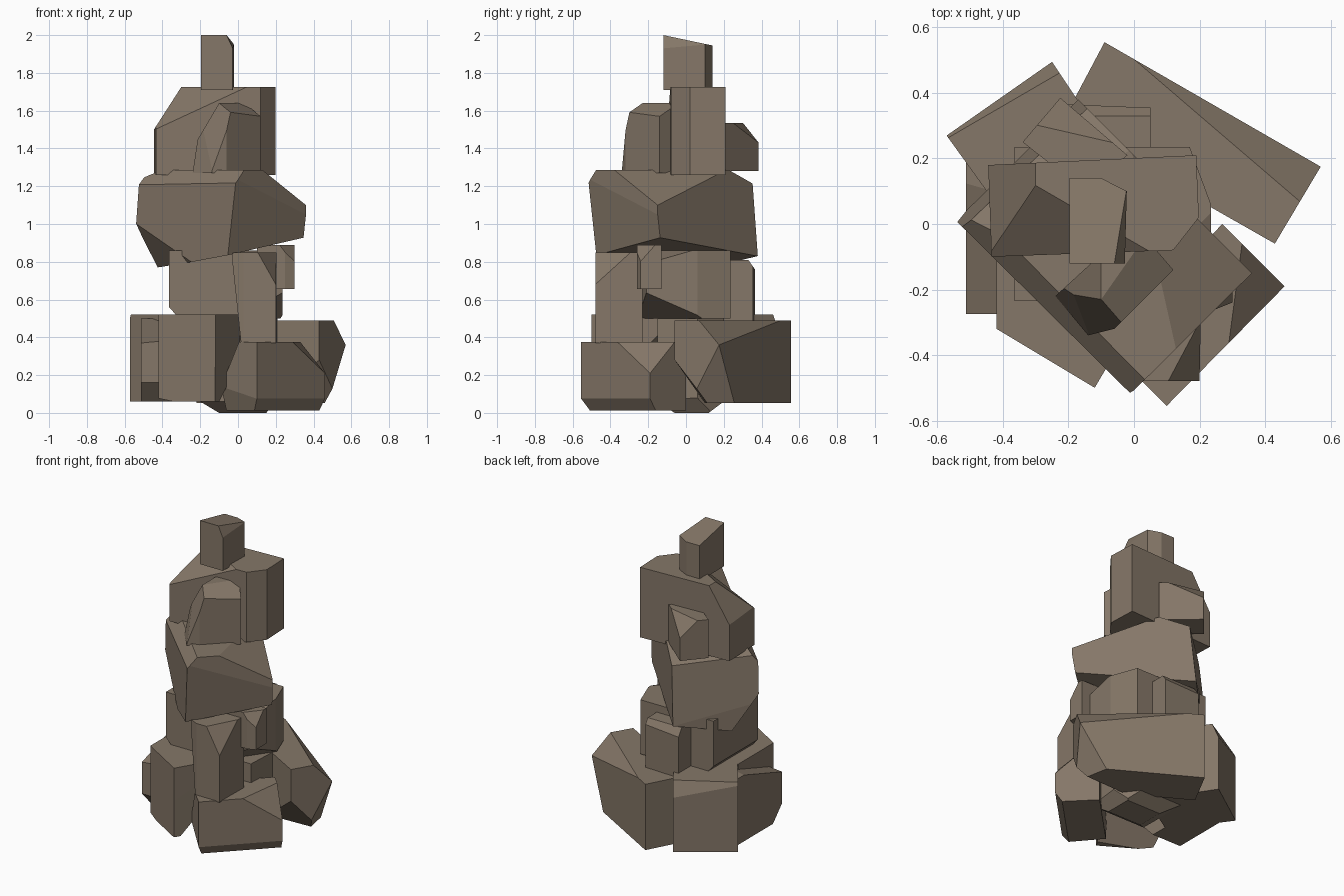
import bpy, bmesh
from mathutils import Vector

stone = bpy.data.materials.new("brown stone")
stone.diffuse_color = (0.235, 0.185, 0.138, 1)


def rock(name, footprint, z0, z1, cuts=()):
    """Prism on a footprint, chipped by planes through three points each."""
    pts = [Vector((x, y, z)) for x, y in footprint for z in (z0, z1)]
    bm = hull(pts)
    for cut in cuts:
        a, b, c = (Vector(p) for p in cut)
        n = (b - a).cross(c - a).normalized()
        mid = sum((v.co for v in bm.verts), Vector()) / len(bm.verts)
        if n.dot(mid - a) > 0:
            n = -n
        bmesh.ops.bisect_plane(bm, geom=bm.verts[:] + bm.edges[:] + bm.faces[:],
                               plane_co=a, plane_no=n, clear_outer=True)
        pts = [v.co.copy() for v in bm.verts]
        bm.free()
        bm = hull(pts)
    bmesh.ops.dissolve_limit(bm, angle_limit=0.01, verts=bm.verts[:], edges=bm.edges[:])
    bmesh.ops.recalc_face_normals(bm, faces=bm.faces[:])
    me = bpy.data.meshes.new(name)
    bm.to_mesh(me)
    bm.free()
    me.materials.append(stone)
    bpy.context.collection.objects.link(bpy.data.objects.new(name, me))


def hull(pts):
    bm = bmesh.new()
    for p in pts:
        bm.verts.new(p)
    bmesh.ops.remove_doubles(bm, verts=bm.verts[:], dist=0.0005)
    bmesh.ops.convex_hull(bm, input=bm.verts[:])
    loose = [v for v in bm.verts if not v.link_faces]
    bmesh.ops.delete(bm, geom=loose, context='VERTS')
    return bm


# top stone
rock("cap_stone", [(-.197, .14), (-.10, .14), (-.022, .10), (-.028, -.12), (-.197, -.12)], 1.71, 2.0, [
    ((-.2, -.12, 2.0), (0, -.12, 2.0), (-.1, .14, 1.945)),
    ((-.06, -.12, 2.0), (-.022, .10, 1.95), (-.028, -.12, 1.93))])

# upper block with the two small stones leaning on it
rock("upper_stone", [(-.445, .18), (.19, .21), (.198, .02), (.12, -.08), (-.435, -.10)], 1.26, 1.725, [
    ((-.445, 0, 1.5), (-.445, .1, 1.5), (-.31, 0, 1.71)),
    ((-.44, -.10, 1.5), (-.31, .11, 1.715), (.05, -.085, 1.725))])
rock("front_leaning_stone", [(-.24, -.22), (-.14, -.34), (-.06, -.32), (.12, -.14), (0, 0)], 1.27, 1.64, [
    ((-.24, -.22, 1.27), (-.14, -.34, 1.27), (-.18, -.22, 1.5)),
    ((-.19, -.21, 1.5), (-.08, -.29, 1.53), (-.1, -.23, 1.64)),
    ((-.20, -.22, 1.47), (-.1, -.23, 1.64), (-.1, -.1, 1.64)),
    ((-.03, -.29, 1.59), (.12, -.14, 1.57), (-.1, -.23, 1.64))])
rock("back_leaning_stone", [(-.225, .385), (-.34, .25), (-.15, .1), (-.02, .21)], 1.28, 1.535, [
    ((-.225, .385, 1.43), (-.29, .305, 1.53), (-.05, .25, 1.53))])

# large slanted block
rock("middle_block", [(-.543, .01), (-.01, -.518), (.36, -.15), (-.17, .38)], .77, 1.287, [
    ((-.54, .01, 1.21), (-.01, -.515, 1.22), (.03, -.475, 1.285)),
    ((.36, -.15, 1.10), (0, .19, 1.287), (.12, -.345, 1.287)),
    ((-.05, .2, 1.287), (-.15, .36, 1.21), (-.4, .1, 1.24)),
    ((-.08, -.45, .83), (.36, -.15, .93), (-.17, .38, .83)),
    ((0, -.505, 1.22), (.36, -.15, 1.05), (-.055, -.475, .83)),
    ((-.17, .38, .83), (-.543, .01, .95), (-.15, .345, 1.22)),
    ((-.54, .01, 1.0), (-.42, .1, .78), (-.36, -.16, .87))])

# supporting layer
rock("waist_stone", [(-.365, -.235), (-.365, .235), (.17, .235), (.235, .06), (.235, -.21), (.1, -.235)], .50, .86, [
    ((.235, -.22, .64), (.235, .1, .5), (0, -.235, .5)),
    ((-.365, 0, .56), (-.365, .1, .56), (-.32, 0, .51)),
    ((.235, -.21, .79), (.2, .0, .86), (.0, -.235, .85))])
rock("front_pillar", [(-.03, -.45), (.03, -.48), (.2, -.48), (.205, -.23), (-.03, -.23)], .37, .85, [
    ((-.03, -.48, .80), (-.03, -.23, .80), (.015, -.4, .38)),
    ((.11, -.48, .84), (.2, -.30, .85), (.2, -.48, .68))])
rock("right_wedge", [(.10, -.26), (.25, -.26), (.30, -.24), (.30, -.13), (.12, -.13)], .655, .89, [
    ((.30, -.26, .78), (.22, -.26, .89), (.30, -.18, .87))])
rock("back_wedge", [(-.2, .1), (-.2, .365), (.05, .355), (.05, .1)], .49, .81, [
    ((0, .365, .76), (.05, .365, .76), (0, .33, .81))])

# base ring
rock("base_front", [(.10, -.555), (.46, -.19), (.27, 0), (-.09, -.365)], .012, .375, [
    ((.46, -.19, .21), (.29, -.36, .375), (.33, -.06, .375)),
    ((-.09, -.365, .14), (.005, -.46, .375), (.1, -.2, .375)),
    ((.10, -.555, .075), (.46, -.19, .075), (.07, -.525, .012)),
    ((.10, -.555, .075), (-.09, -.365, .14), (-.04, -.36, .012))])
rock("base_front_left", [(-.42, -.32), (-.12, -.50), (.01, -.28), (.02, .0), (-.25, .12), (-.42, .05)], .06, .52, [
    ((-.12, -.50, .30), (-.03, -.35, .52), (.01, -.28, .43)),
    ((-.36, -.36, .06), (.01, -.28, .28), (-.10, -.46, .06))])
rock("base_left", [(-.513, -.275), (-.3, -.275), (-.3, .2), (-.513, .2)], .06, .5, [
    ((-.513, -.275, .37), (-.3, -.275, .39), (-.43, .1, .5)),
    ((-.513, -.275, .16), (-.3, -.275, .16), (-.4, -.18, .06))])
rock("base_back_left", [(-.572, .27), (-.25, .495), (.0, .12), (-.32, -.08)], .06, .52, [
    ((-.572, .27, .50), (-.25, .495, .42), (-.53, .285, .52))])
rock("base_back_right", [(-.09, .555), (.57, .175), (.43, -.06), (-.22, .31)], .053, .49, [
    ((0, .503, .49), (.505, .07, .49), (.57, .175, .36)),
    ((.57, .175, .36), (.43, .26, .055), (.46, .11, .055)),
    ((.43, -.06, .28), (.46, .11, .055), (.2, .1, .055))])
rock("base_core", [(-.2, -.15), (.2, -.15), (.21, .06), (.1, .2), (-.22, .2)], 0, .50, [
    ((.21, .06, .08), (.21, -.1, .08), (.15, 0, 0)),
    ((.1, .2, .06), (-.2, .2, .06), (0, .12, 0)),
    ((.2, -.15, .06), (-.2, -.15, .06), (0, -.06, 0)),
    ((-.2, -.15, .06), (-.2, .2, .06), (-.1, 0, 0))])
